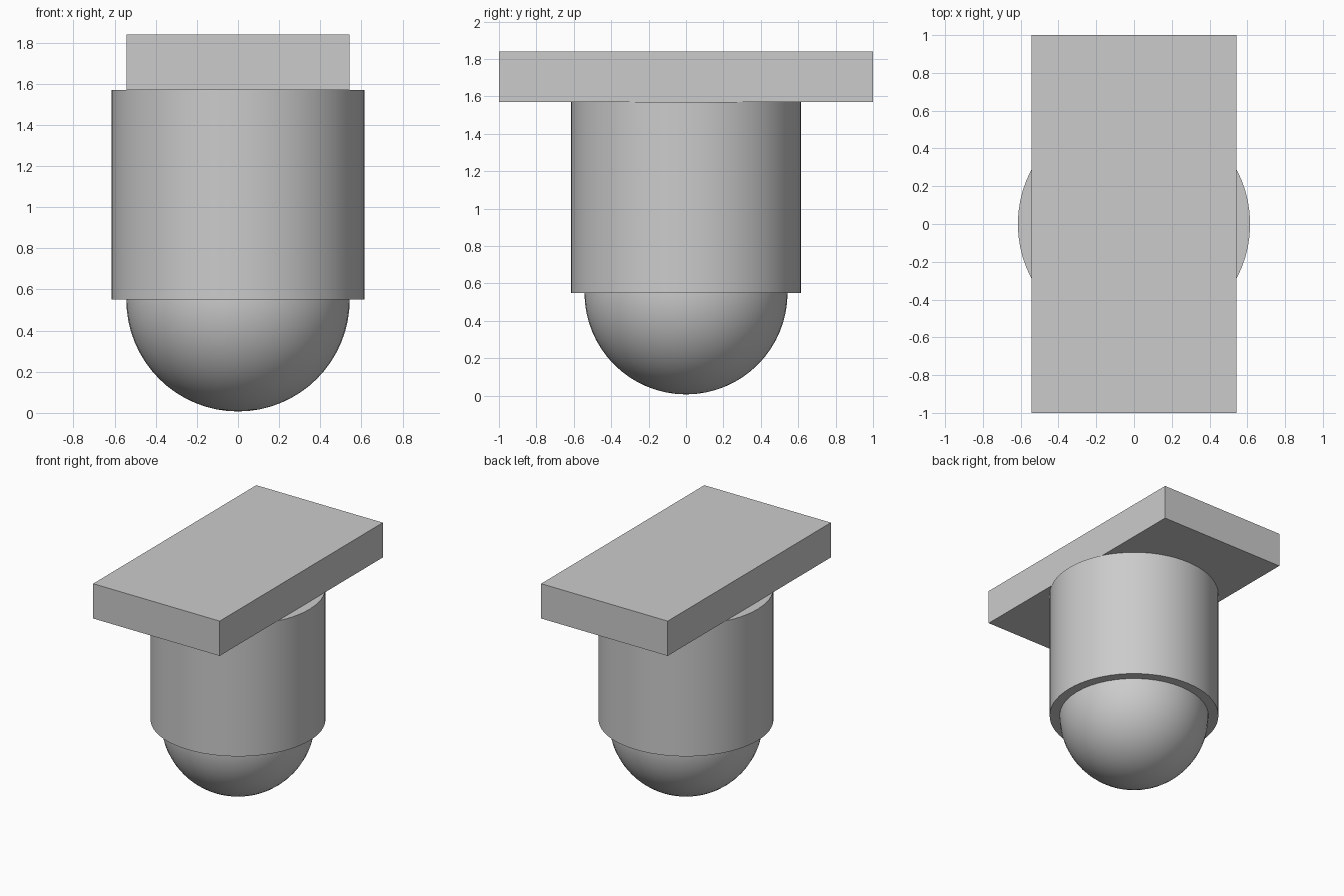
import bpy
import math

default = bpy.data.objects.get("Cube")
if default:
    bpy.data.objects.remove(default, do_unlink=True)

GREY = 0.6
grey = bpy.data.materials.new("light grey")
grey.use_nodes = True
grey.diffuse_color = (GREY, GREY, GREY, 1)
grey.node_tree.nodes["Principled BSDF"].inputs["Base Color"].default_value = (GREY, GREY, GREY, 1)

PLATE_BOTTOM, PLATE_TOP = 1.57, 1.84
BODY_BOTTOM, BODY_RADIUS = 0.55, 0.615
DOME_RADIUS = 0.543


def finish(name, smooth=False):
    """Name the active part, colour it and shade it."""
    part = bpy.context.object
    part.name = name
    part.data.materials.append(grey)
    if smooth:
        bpy.ops.object.shade_smooth_by_angle(angle=math.radians(30))
    return part


# Flat mounting plate on top
bpy.ops.mesh.primitive_cube_add(size=1, location=(0, 0, (PLATE_BOTTOM + PLATE_TOP) / 2))
plate = bpy.context.object
plate.scale = (2 * DOME_RADIUS, 2, PLATE_TOP - PLATE_BOTTOM)
bpy.ops.object.transform_apply(location=False, rotation=False, scale=True)
finish("mounting_plate")

# Cylindrical housing
bpy.ops.mesh.primitive_cylinder_add(
    vertices=64, radius=BODY_RADIUS, depth=PLATE_BOTTOM - BODY_BOTTOM,
    location=(0, 0, (PLATE_BOTTOM + BODY_BOTTOM) / 2))
finish("housing", smooth=True)

# Round dome under the housing
bpy.ops.mesh.primitive_uv_sphere_add(
    segments=48, ring_count=32, radius=DOME_RADIUS, location=(0, 0, BODY_BOTTOM))
finish("dome", smooth=True)
